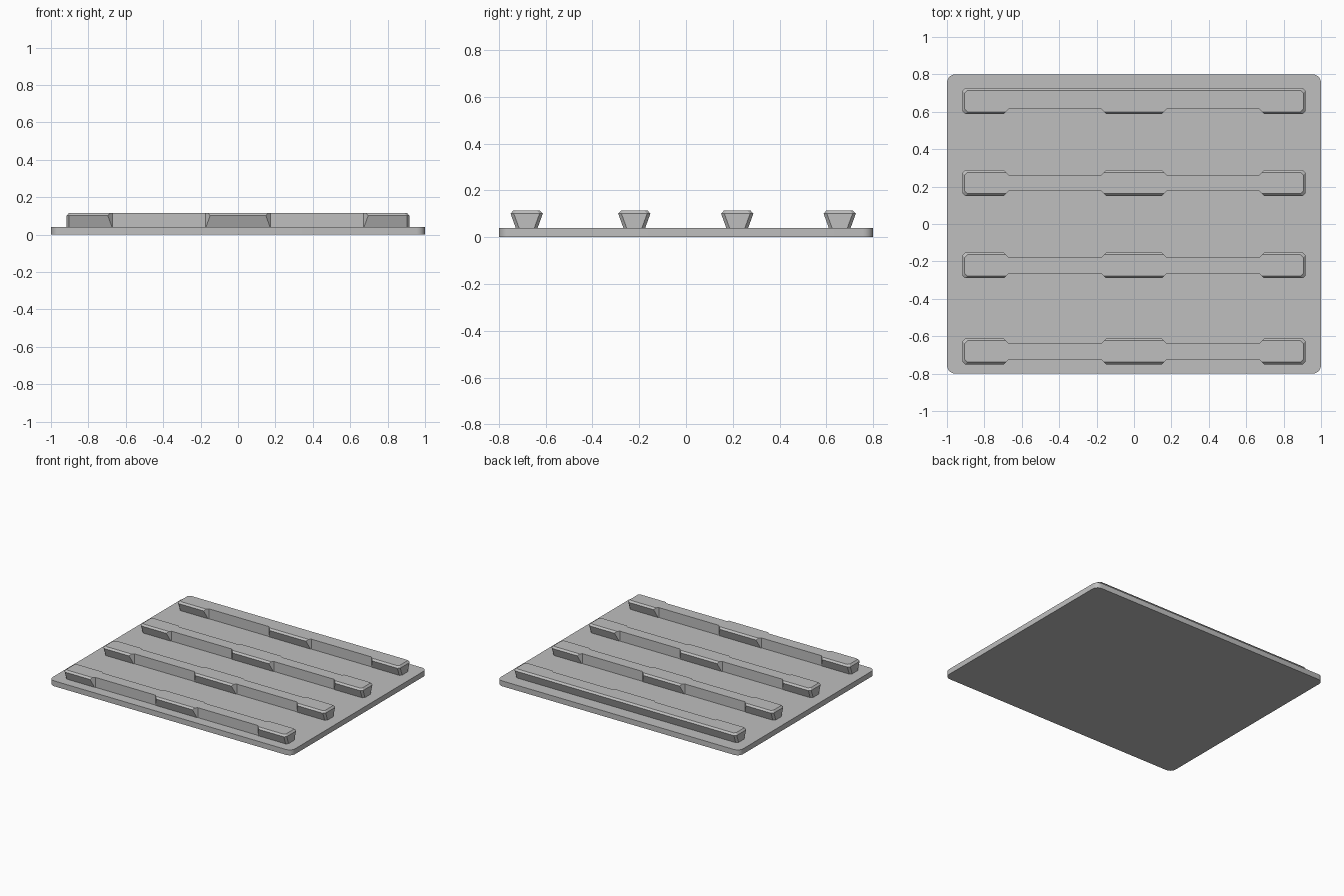
import bpy
import bmesh

cube = bpy.data.objects.get("Cube")
if cube:
    bpy.data.objects.remove(cube, do_unlink=True)

# Single grey material
grey = bpy.data.materials.new("plain grey")
grey.use_nodes = True
colour = (0.52, 0.52, 0.52, 1)
grey.diffuse_color = colour
grey.node_tree.nodes["Principled BSDF"].inputs["Base Color"].default_value = colour

BASE_TOP, SHOULDER, TOP = 0.04, 0.101, 0.114
WAIST = 0.043            # half width of the narrow stretches
END = 0.917              # half length of a rail
NOTCHES = [(-0.67, -0.175), (0.175, 0.67)]


def add_object(name, bm):
    bmesh.ops.recalc_face_normals(bm, faces=bm.faces[:])
    mesh = bpy.data.meshes.new(name)
    bm.to_mesh(mesh)
    bm.free()
    mesh.materials.append(grey)
    obj = bpy.data.objects.new(name, mesh)
    bpy.context.collection.objects.link(obj)
    return obj


def front_edge(half, inset, notched):
    """Points along one long side, left to right, as (x, distance from axis)."""
    end, cut = END - inset, 0.014
    points = [(-end, half - cut), (cut - end, half)]
    if notched:
        slope = half - WAIST
        for a, b in NOTCHES:
            points += [(a - slope, half), (a, WAIST), (b, WAIST), (b + slope, half)]
    return points + [(end - cut, half), (end, half - cut)]


def rail(name, y, back_notched):
    """Flared rail with chamfered top, lofted through three outlines."""
    bm = bmesh.new()
    rings = []
    for z, half, inset in ((BASE_TOP - 0.005, 0.045, 0),
                           (SHOULDER, 0.069, 0),
                           (TOP, 0.057, 0.012)):
        outline = [(x, y - d) for x, d in front_edge(half, inset, True)]
        outline += [(x, y + d) for x, d in reversed(front_edge(half, inset, back_notched))]
        rings.append([bm.verts.new((px, py, z)) for px, py in outline])
    for low, high in zip(rings, rings[1:]):
        for i in range(len(low)):
            j = (i + 1) % len(low)
            bm.faces.new((low[i], low[j], high[j], high[i]))
    bm.faces.new(rings[0])
    bm.faces.new(rings[-1])
    return add_object(name, bm)


# Base plate with rounded corners
bm = bmesh.new()
bmesh.ops.create_cube(bm, size=1)
for v in bm.verts:
    v.co = (v.co.x * 2, v.co.y * 1.6, (v.co.z + 0.5) * BASE_TOP)
upright = [e for e in bm.edges if abs(e.verts[0].co.z - e.verts[1].co.z) > 0.01]
bmesh.ops.bevel(bm, geom=upright, offset=0.045, segments=5, profile=0.5, affect='EDGES')
base = add_object("base_plate", bm)
bpy.context.view_layer.objects.active = base
base.select_set(True)
bpy.ops.object.shade_smooth_by_angle(angle=0.6)

# Four rails; the rear one is notched on its front side only
rail("front_rail", -0.681, True)
rail("front_middle_rail", -0.221, True)
rail("back_middle_rail", 0.219, True)
rail("back_rail", 0.657, False)
